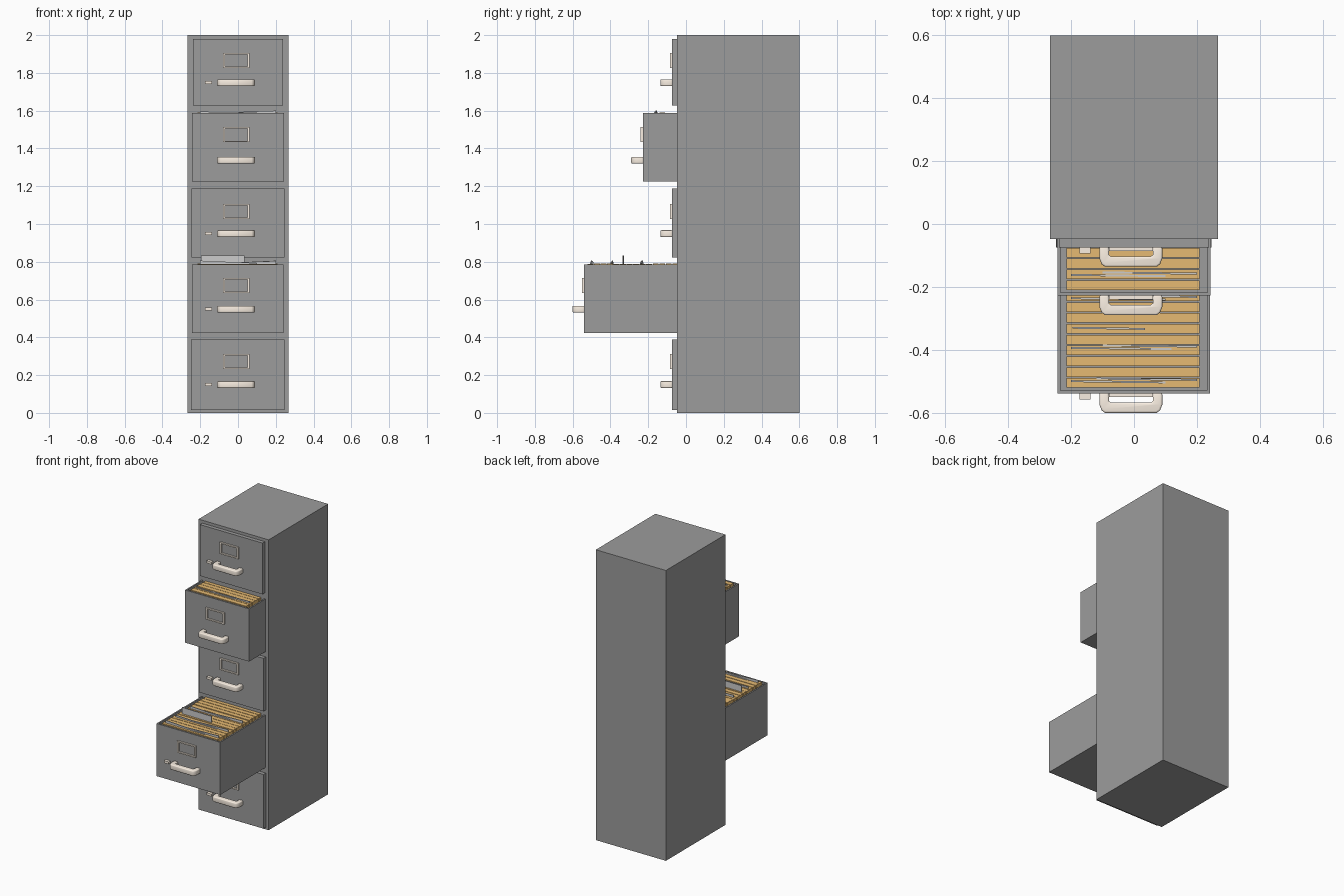
import bpy, bmesh, math, random
from mathutils import Matrix

if "Cube" in bpy.data.objects:
    bpy.data.objects.remove(bpy.data.objects["Cube"])

random.seed(4)


def material(name, rgb):
    m = bpy.data.materials.new(name)
    m.diffuse_color = (*rgb, 1)
    m.use_nodes = True
    m.node_tree.nodes["Principled BSDF"].inputs["Base Color"].default_value = m.diffuse_color
    return m


STEEL = material("dark_steel", (0.334, 0.334, 0.334))
CREAM = material("cream_metal", (0.95, 0.86, 0.76))
MANILA = material("manila", (0.79, 0.49, 0.17))


def add_box(bm, x0, x1, y0, y1, z0, z1):
    size = Matrix.Diagonal((x1 - x0, y1 - y0, z1 - z0, 1))
    mid = Matrix.Translation(((x0 + x1) / 2, (y0 + y1) / 2, (z0 + z1) / 2))
    return bmesh.ops.create_cube(bm, size=1, matrix=mid @ size)["verts"]


def finish(name, bm, mat=None):
    bmesh.ops.recalc_face_normals(bm, faces=bm.faces)
    mesh = bpy.data.meshes.new(name)
    bm.to_mesh(mesh)
    bm.free()
    if mat:
        mesh.materials.append(mat)
    ob = bpy.data.objects.new(name, mesh)
    bpy.context.collection.objects.link(ob)
    return ob


def boxes(name, dims, mat=None):
    bm = bmesh.new()
    for d in dims:
        add_box(bm, *d)
    return finish(name, bm, mat)


def open_drawer(name, x0, x1, y0, z0, z1, wall=0.014):
    # tray with a hollow top, its back end tucked into the cabinet
    bm = bmesh.new()
    add_box(bm, x0, x1, y0, -0.03, z0, z1)
    top = max(bm.faces, key=lambda f: f.calc_center_median().z)
    bmesh.ops.inset_region(bm, faces=[top], thickness=wall)
    floor = bmesh.ops.extrude_face_region(bm, geom=[top])["geom"]
    bmesh.ops.delete(bm, geom=[top], context='FACES_ONLY')
    bmesh.ops.translate(bm, vec=(0, 0, -(z1 - z0 - wall)),
                        verts=[v for v in floor if isinstance(v, bmesh.types.BMVert)])
    finish(name, bm, STEEL)


def handle(name, y, z):
    # bracket-shaped plan extruded upwards, edges rounded
    half = [(0.070, 0.002), (0.070, -0.024), (0.064, -0.029)]
    outer = [(0.082, -0.062), (0.093, -0.054), (0.100, -0.036), (0.100, 0.002)]
    right = half[::-1] + outer[::-1]
    # inner edge left to right, then outer edge right to left
    inner = [(-x, py) for x, py in half] + [(x, py) for x, py in half[::-1]]
    rim = [(x, py) for x, py in outer[::-1]] + [(-x, py) for x, py in outer]
    bm = bmesh.new()
    ring = [bm.verts.new((x - 0.01, y + py, z - 0.018)) for x, py in inner + rim]
    face = bm.faces.new(ring)
    up = bmesh.ops.extrude_face_region(bm, geom=[face])["geom"]
    bmesh.ops.translate(bm, vec=(0, 0, 0.036),
                        verts=[v for v in up if isinstance(v, bmesh.types.BMVert)])
    ob = finish(name, bm, CREAM)
    mod = ob.modifiers.new("round_edges", 'BEVEL')
    mod.width = 0.006
    mod.segments = 3
    mod.limit_method = 'ANGLE'
    mod.angle_limit = math.radians(60)
    bpy.ops.object.select_all(action='DESELECT')
    ob.select_set(True)
    bpy.context.view_layer.objects.active = ob
    bpy.ops.object.convert(target='MESH')
    bpy.ops.object.shade_smooth_by_angle(angle=math.radians(50))


def label_holder(name, y, z):
    # four-sided frame
    x0, x1, z0, z1, t = -0.08, 0.06, z - 0.04, z + 0.04, 0.011
    f, b = y - 0.012, y + 0.002
    boxes(name, [(x0, x0 + t, f, b, z0, z1), (x1 - t, x1, f, b, z0, z1),
                 (x0 + t, x1 - t, f, b, z0, z0 + t * 0.7),
                 (x0 + t, x1 - t, f, b, z1 - t * 0.7, z1)], CREAM)


def folders(name, x0, x1, y0, z0, z1):
    # row of upright folders with narrow gaps
    pitch, thick, dims, y = 0.0345, 0.0305, [], y0
    while y + thick < -0.03:
        dims.append((x0, x1, y, y + thick, z0, z1 + random.uniform(0, 0.004)))
        y += pitch
    boxes(name, dims, MANILA)


def paper(name, x0, x1, y, zb, zl, zr):
    # thin upright sheet with a sloping top edge
    bm = bmesh.new()
    for v in add_box(bm, x0, x1, y - 0.003, y + 0.003, zb, 3):
        if v.co.z > 2:
            v.co.z = zl if v.co.x < (x0 + x1) / 2 else zr
        v.co.y += 0.002 if v.co.x < (x0 + x1) / 2 else -0.002
    finish(name, bm)


# cabinet carcass
boxes("cabinet_body", [(-0.267, 0.267, -0.048, 0.6, 0, 2)], STEEL)

# drawers: name, x0, x1, front y, z0, z1, handle z, label z, has latch
DRAWERS = [
    ("drawer_1", -0.238, 0.238, -0.074, 1.627, 1.98, 1.748, 1.865, True),
    ("drawer_2", -0.244, 0.244, -0.228, 1.224, 1.587, 1.338, 1.473, False),
    ("drawer_3", -0.247, 0.246, -0.074, 0.823, 1.188, 0.949, 1.066, True),
    ("drawer_4", -0.244, 0.242, -0.539, 0.424, 0.786, 0.549, 0.674, True),
    ("drawer_5", -0.248, 0.246, -0.074, 0.015, 0.388, 0.150, 0.272, True),
]
for name, x0, x1, y, z0, z1, hz, lz, latch in DRAWERS:
    if y < -0.1:
        open_drawer(name, x0, x1, y, z0, z1)
        folders(name + "_folders", -0.214, 0.209, y + 0.018, z0 + 0.03, z1 + 0.001)
    else:
        boxes(name + "_front", [(x0, x1, y, -0.03, z0, z1)], STEEL)
    handle(name + "_handle", y, hz)
    label_holder(name + "_label_holder", y, lz)
    if latch:
        boxes(name + "_latch", [(-0.174, -0.138, y - 0.02, y + 0.002, hz - 0.008, hz + 0.008)], CREAM)

# loose papers standing between the folders
for i, (x0, x1, y, zl, zr) in enumerate([
        (-0.2, 0.1, -0.502, 0.806, 0.793), (-0.12, 0.2, -0.494, 0.792, 0.804),
        (-0.2, 0.12, -0.396, 0.802, 0.793), (-0.1, 0.2, -0.388, 0.792, 0.806),
        (-0.195, 0.035, -0.332, 0.832, 0.832),
        (-0.2, 0.1, -0.238, 0.804, 0.793), (-0.1, 0.2, -0.230, 0.792, 0.806)]):
    paper(f"lower_paper_{i + 1}", x0, x1, y, 0.5, zl, zr)
for i, (x0, x1, y, zl, zr) in enumerate([
        (-0.2, 0.1, -0.164, 1.595, 1.590), (-0.1, 0.2, -0.156, 1.590, 1.600)]):
    paper(f"upper_paper_{i + 1}", x0, x1, y, 1.3, zl, zr)
